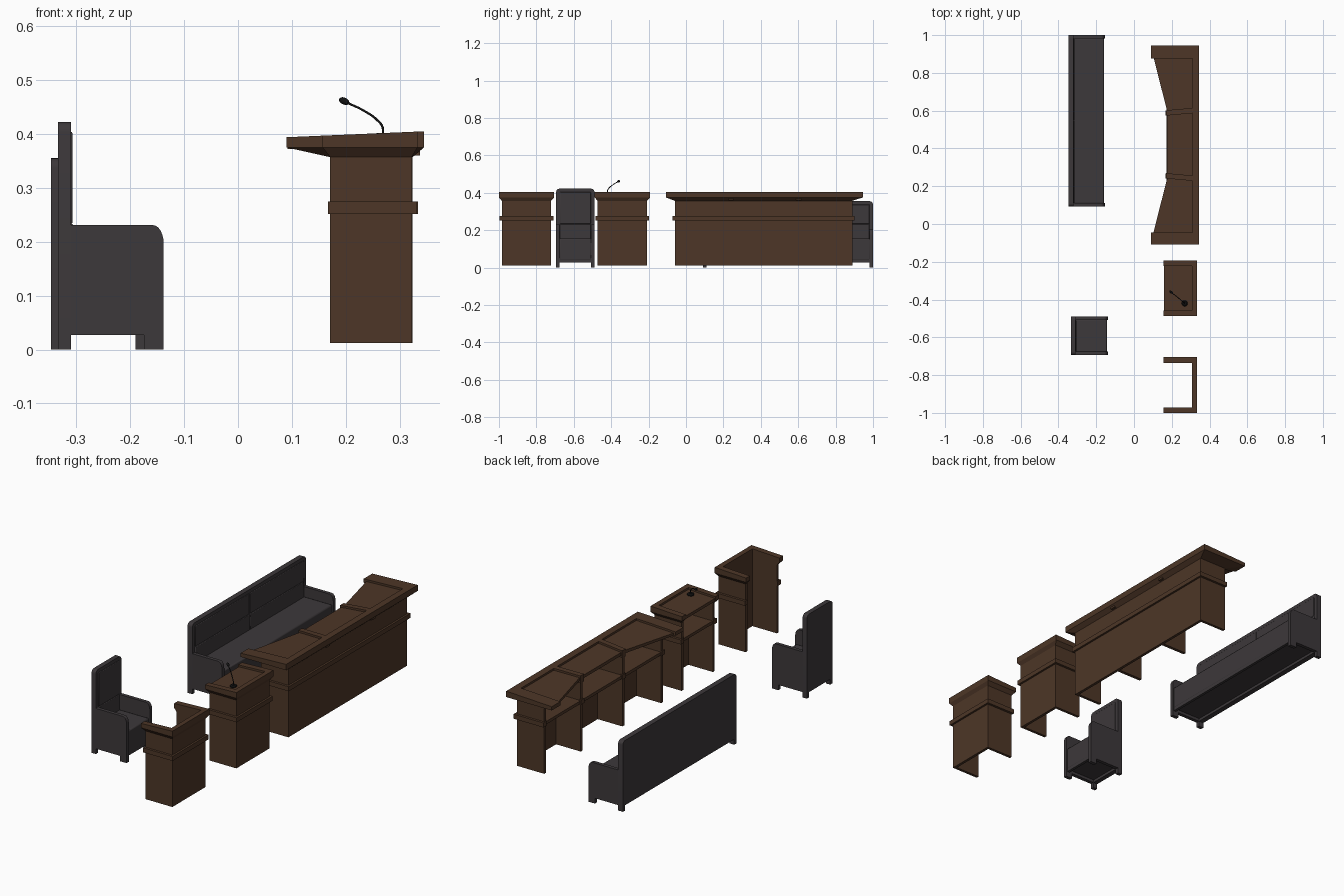
import bpy, bmesh, math
from mathutils import Vector

if "Cube" in bpy.data.objects:
    bpy.data.objects.remove(bpy.data.objects["Cube"])


def material(name, c):
    m = bpy.data.materials.new(name)
    m.diffuse_color = (*c, 1)
    m.use_nodes = True
    m.node_tree.nodes["Principled BSDF"].inputs["Base Color"].default_value = m.diffuse_color
    return m


WOOD = material("brown_wood", (0.075, 0.037, 0.02))
FABRIC = material("dark_fabric", (0.046, 0.040, 0.043))
BLACK = material("black", (0.006, 0.006, 0.006))


def loft(name, rings, mat):
    """Closed solid skinned through rings of equal point count."""
    bm = bmesh.new()
    vs = [[bm.verts.new(p) for p in r] for r in rings]
    n = len(vs[0])
    for a, b in zip(vs, vs[1:]):
        for i in range(n):
            j = (i + 1) % n
            bm.faces.new((a[i], a[j], b[j], b[i]))
    bm.faces.new(vs[0])
    bm.faces.new(vs[-1])
    bmesh.ops.recalc_face_normals(bm, faces=bm.faces)
    me = bpy.data.meshes.new(name)
    bm.to_mesh(me)
    bm.free()
    me.materials.append(mat)
    ob = bpy.data.objects.new(name, me)
    bpy.context.collection.objects.link(ob)
    return ob


def rect(x0, x1, y0, y1, z):
    f = z if callable(z) else (lambda x: z)
    return [(x, y, f(x)) for x, y in ((x0, y0), (x1, y0), (x1, y1), (x0, y1))]


def box(name, x0, x1, y0, y1, z0, z1, mat, bevel=0):
    ob = loft(name, [rect(x0, x1, y0, y1, z0), rect(x0, x1, y0, y1, z1)], mat)
    if bevel:
        m = ob.modifiers.new("soft_edge", 'BEVEL')
        m.width, m.segments = bevel, 2
    return ob


def arc(cx, cy, rx, ry, a0, a1, n=6):
    return [(cx + rx * math.cos(math.radians(a0 + (a1 - a0) * i / n)),
             cy + ry * math.sin(math.radians(a0 + (a1 - a0) * i / n))) for i in range(n + 1)]


# ---------- desks and lecterns ----------
Z0, ZB, ZF = 0.012, 0.357, 0.375          # foot, body top, flare top
STRIP = (0.252, 0.275)                    # waist moulding


def rim(x):                               # sloping top of the rims
    return 0.394 + (x - 0.09) * 0.0431


def slab_top(x):
    return rim(x) - 0.01


def station(name, y0, y1, ty0, ty1, xb, xt, tail):
    """Front panel and two end walls, each with flared rim and waist strip."""
    t = 0.014
    walls = (("front_panel", (xb - t, xb, y0, y1), (xb - t, xt, ty0, ty1)),
             ("near_wall", (0.171, xb, y0, y0 + t), (tail, xt, ty0, y0 + t)),
             ("far_wall", (0.171, xb, y1 - t, y1), (tail, xt, y1 - t, ty1)))
    for part, b, f in walls:
        loft(f"{name}_{part}", [rect(*b, Z0), rect(*b, ZB), rect(*f, ZF), rect(*f, rim)], WOOD)
    box(f"{name}_front_strip", xb - 0.005, xb + 0.01, y0 - 0.012, y1 + 0.012, *STRIP, WOOD)
    for part, a, b in (("near", y0 - 0.012, y0 + t), ("far", y1 - t, y1 + 0.012)):
        box(f"{name}_{part}_strip", 0.167, xb + 0.01, a, b, *STRIP, WOOD)


def slab(name, outline):
    loft(name, [[(x, y, ZF - 0.003) for x, y in outline],
                [(x, y, slab_top(x)) for x, y in outline]], WOOD)


# open lectern without a top board
station("open_lectern", -0.985, -0.721, -1.0, -0.705, 0.322, 0.333, 0.157)

# microphone lectern
station("lectern", -0.473, -0.209, -0.488, -0.192, 0.322, 0.333, 0.157)
slab("lectern_top", [(0.16, -0.47), (0.32, -0.47), (0.32, -0.21), (0.16, -0.21)])
box("lectern_shelf", 0.172, 0.312, -0.465, -0.215, 0.255, 0.27, WOOD)

# long desk with flared ends
station("desk", -0.06, 0.89, -0.108, 0.945, 0.324, 0.345, 0.09)
slab("desk_top", [(0.092, -0.09), (0.335, -0.09), (0.335, 0.927), (0.092, 0.927),
                  (0.175, 0.6), (0.175, 0.24)])
# tapered end brackets and slanted dividers
box("desk_shelf", 0.172, 0.315, -0.05, 0.88, 0.255, 0.27, WOOD)
for i, (ym, s) in enumerate(((0.255, -1), (0.588, 1))):
    box(f"desk_divider_{i}", 0.172, 0.315, ym - 0.008, ym + 0.008, Z0, ZF, WOOD)
    box(f"desk_divider_strip_{i}", 0.167, 0.18, ym - 0.013, ym + 0.013, *STRIP, WOOD)
    q = [(0.17, ym - 0.014), (0.338, ym - 0.014 + s * 0.015),
         (0.338, ym + 0.014 + s * 0.015), (0.17, ym + 0.014)]
    loft(f"desk_divider_rim_{i}", [[(x, y, ZF - 0.015) for x, y in q],
                                   [(x, y, rim(x)) for x, y in q]], WOOD)

# ---------- microphone ----------
loft("microphone_base", [[(x, y, z) for x, y in arc(0.268, -0.42, r, r, 0, 345, 23)]
                         for z, r in ((0.389, 0.016), (0.397, 0.016), (0.402, 0.01))], BLACK)
path = [(0.269, -0.42, 0.398), (0.268, -0.419, 0.413), (0.258, -0.411, 0.426),
        (0.232, -0.389, 0.444), (0.2, -0.364, 0.459)]
cu = bpy.data.curves.new("microphone_stem", 'CURVE')
cu.dimensions = '3D'
cu.bevel_depth, cu.bevel_resolution, cu.use_fill_caps = 0.0022, 2, True
sp = cu.splines.new('BEZIER')
sp.bezier_points.add(len(path) - 1)
for bp, p in zip(sp.bezier_points, path):
    bp.co = p
    bp.handle_left_type = bp.handle_right_type = 'AUTO'
cu.materials.append(BLACK)
bpy.context.collection.objects.link(bpy.data.objects.new("microphone_stem", cu))
bpy.ops.mesh.primitive_uv_sphere_add(segments=16, ring_count=10, location=(0.197, -0.361, 0.461))
head = bpy.context.object
head.name = "microphone_head"
head.scale = (0.0065, 0.0065, 0.0115)
head.rotation_mode = 'QUATERNION'
head.rotation_quaternion = (Vector(path[-1]) - Vector(path[-2])).to_track_quat('Z', 'Y')
head.data.materials.append(BLACK)
head.data.shade_smooth()


# ---------- chair and sofa ----------
def seating(name, xr, xf, y0, y1, bt, height, arm_z, cushions):
    """Upholstered seat: back board, two arms, seat, pads and feet."""
    fl, aw, xi = 0.027, 0.018, xr + bt
    parts = []
    r = 0.018
    prof = [(y0, fl), (y1, fl)] + arc(y1 - r, height - r, r, r, 0, 90) + \
        arc(y0 + r, height - r, r, r, 90, 180)
    parts.append(loft(f"{name}_back", [[(x, y, z) for y, z in prof] for x in (xr, xi)], FABRIC))
    arm = [(xi - 0.002, fl), (xf, fl)] + arc(xf - 0.02, arm_z - 0.034, 0.02, 0.034, 0, 90) + \
        [(xi - 0.002, arm_z)]
    for side, a, b in (("near", y0, y0 + aw), ("far", y1 - aw, y1)):
        parts.append(loft(f"{name}_{side}_arm", [[(x, y, z) for x, z in arm] for y in (a, b)], FABRIC))
    parts.append(box(f"{name}_seat", xi - 0.004, xf - 0.005, y0 + aw - 0.002, y1 - aw + 0.002,
                     0.04, 0.155, FABRIC, 0.006))
    box(f"{name}_front_rail", xf - 0.02, xf - 0.006, y0 + aw, y1 - aw, fl, 0.05, FABRIC)
    # back pads, upper and lower
    w = (y1 - y0 - 2 * aw) / cushions
    for i in range(cushions):
        a = y0 + aw + i * w
        for part, z0, z1, d in (("lower", 0.15, 0.233, 0.005), ("upper", 0.233, height - 0.018, 0.003)):
            parts.append(box(f"{name}_{part}_pad_{i}", xi - 0.004, xi + d, a + 0.001, a + w - 0.001,
                             z0, z1, FABRIC, 0.003))
    # feet
    for i, (a, b) in enumerate(((xr, xi), (xf - 0.036, xf))):
        for j, c in enumerate((y0, y1 - aw)):
            box(f"{name}_foot_{i}{j}", a, b, c, c + aw, 0, fl + 0.003, FABRIC)
    for ob in bpy.context.selected_objects:
        ob.select_set(False)
    for ob in parts:
        ob.select_set(True)
    bpy.context.view_layer.objects.active = parts[0]
    bpy.ops.object.shade_smooth_by_angle(angle=math.radians(35))


seating("chair", -0.334, -0.138, -0.694, -0.49, 0.024, 0.422, 0.231, 1)
seating("sofa", -0.347, -0.154, 0.092, 1.0, 0.027, 0.355, 0.205, 2)
